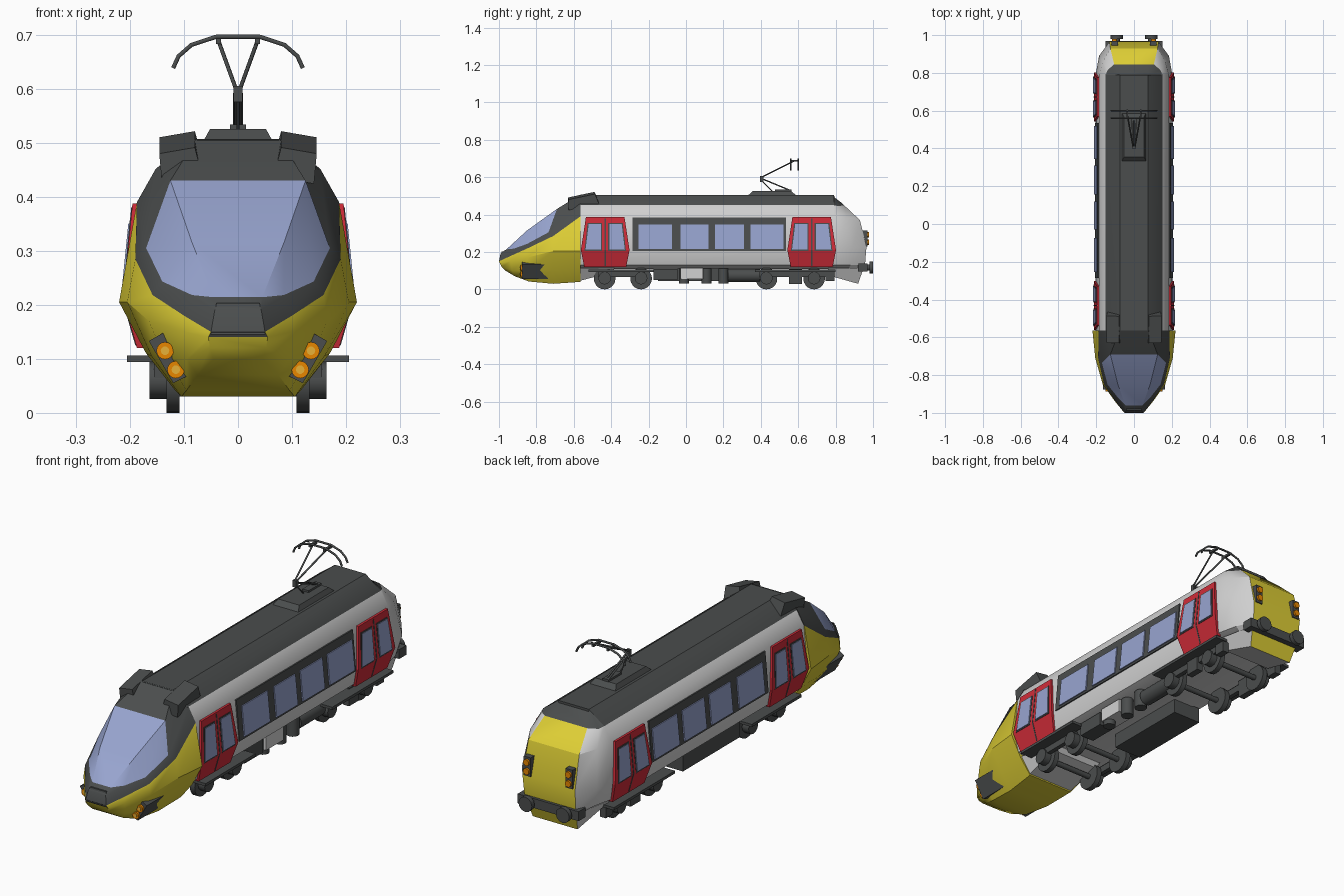
import bpy, bmesh, math
from mathutils import Vector, Matrix

if "Cube" in bpy.data.objects:
    bpy.data.objects.remove(bpy.data.objects["Cube"])


def material(name, rgb):
    m = bpy.data.materials.new(name)
    m.diffuse_color = (*rgb, 1)
    m.use_nodes = True
    m.node_tree.nodes["Principled BSDF"].inputs["Base Color"].default_value = m.diffuse_color
    return m


YELLOW = material("yellow paint", (0.72, 0.61, 0.035))
GREY = material("light grey paint", (0.64, 0.64, 0.64))
DARK = material("dark grey", (0.07, 0.075, 0.075))
GLASS = material("blue glass", (0.31, 0.37, 0.62))
RED = material("red paint", (0.62, 0.025, 0.04))
ORANGE = material("orange lamp", (1.0, 0.3, 0.0))
AMBER = material("amber lamp", (1.0, 0.55, 0.05))


def make(name, verts, faces, mats, ids=None, smooth=None):
    me = bpy.data.meshes.new(name)
    me.from_pydata([tuple(v) for v in verts], [], faces)
    for m in mats:
        me.materials.append(m)
    if ids:
        for p, i in zip(me.polygons, ids):
            p.material_index = i
    bm = bmesh.new()
    bm.from_mesh(me)
    bmesh.ops.recalc_face_normals(bm, faces=bm.faces)
    bm.to_mesh(me)
    bm.free()
    ob = bpy.data.objects.new(name, me)
    bpy.context.collection.objects.link(ob)
    if smooth:
        bpy.ops.object.select_all(action='DESELECT')
        ob.select_set(True)
        bpy.context.view_layer.objects.active = ob
        bpy.ops.object.shade_smooth_by_angle(angle=math.radians(smooth))
    return ob


def loft(name, stations, mats, rule, smooth=None):
    """Skin symmetric half sections; rule(station, strip) picks the colour.
    Station -1 is the first cap, -2 the last cap; strip n is the bottom."""
    n = len(stations[0])
    verts, faces, ids = [], [], []
    for s in stations:
        verts += s + [(-x, y, z) for x, y, z in reversed(s)]
    w = 2 * n
    for j in range(len(stations) - 1):
        for k in range(w):
            k2 = (k + 1) % w
            faces.append((j*w + k, j*w + k2, j*w + w + k2, j*w + w + k))
            ids.append(rule(j, n if k == w - 1 else min(k, w - 2 - k)))
    for base, tag in ((0, -1), ((len(stations) - 1) * w, -2)):
        for k in range(n - 1):
            faces.append((base + k, base + k + 1, base + w - 2 - k, base + w - 1 - k))
            ids.append(rule(tag, k))
    return make(name, verts, faces, mats, ids, smooth)


def box(name, mat, c, size, rot=None, taper=1.0):
    verts = []
    for z in (-.5, .5):
        t = taper if z > 0 else 1
        for x, y in ((-.5, -.5), (.5, -.5), (.5, .5), (-.5, .5)):
            v = Vector((x * size[0] * t, y * size[1] * t, z * size[2]))
            verts.append((rot @ v if rot else v) + Vector(c))
    return make(name, verts, [(3, 2, 1, 0), (4, 5, 6, 7)] +
                [(i, (i + 1) % 4, 4 + (i + 1) % 4, 4 + i) for i in range(4)], [mat])


def cylinder(name, mat, c, r, length, axis, sides=16):
    turn = {'x': Matrix.Rotation(math.pi/2, 3, 'Y'), 'y': Matrix.Rotation(math.pi/2, 3, 'X'),
            'z': Matrix.Identity(3)}[axis]
    verts = [turn @ Vector((r*math.cos(i*math.tau/sides), r*math.sin(i*math.tau/sides), z)) + Vector(c)
             for z in (-length/2, length/2) for i in range(sides)]
    faces = [tuple(range(sides)), tuple(range(sides, 2*sides))]
    faces += [(i, (i+1) % sides, sides + (i+1) % sides, sides + i) for i in range(sides)]
    return make(name, verts, faces, [mat], smooth=40)


def tube(name, points, r):
    cu = bpy.data.curves.new(name, 'CURVE')
    cu.dimensions = '3D'
    cu.bevel_depth, cu.bevel_resolution, cu.use_fill_caps = r, 1, True
    sp = cu.splines.new('POLY')
    sp.points.add(len(points) - 1)
    for p, q in zip(sp.points, points):
        p.co = (*q, 1)
    cu.materials.append(DARK)
    ob = bpy.data.objects.new(name, cu)
    bpy.context.collection.objects.link(ob)


# Body shell with tapered tail: grey sides, dark roof, yellow end panel
SECTION = [(.12, .11), (.18, .13), (.203, .21), (.185, .39), (.15, .45), (.075, .505)]
body = [[(x, y, z) for x, z in SECTION] for y in (-.57, .79)]
body.append([(.12, .87, .11), (.16, .88, .13), (.185, .89, .22), (.165, .86, .38), (.14, .815, .445), (.075, .79, .495)])
body.append([(.12, .95, .10), (.125, .957, .13), (.13, .965, .23), (.125, .93, .37), (.105, .845, .45), (.07, .835, .46)])
loft("body_shell", body, [GREY, DARK, YELLOW],
     lambda j, s: (1 if s == 4 else 2) if j == -2 else (1 if s in (4, 5) else 0), 25)

# Streamlined cab nose: yellow lower shell, dark surround, glass windscreen
nose = [
    [(.045, -.965, .10), (.052, -.985, .12), (.055, -.995, .14), (.05, -1.0, .15), (.043, -.992, .19), (.04, -.985, .198)],
    [(.075, -.915, .07), (.095, -.93, .10), (.10, -.94, .15), (.10, -.935, .18), (.085, -.92, .218), (.045, -.96, .214)],
    [(.095, -.84, .042), (.135, -.85, .10), (.165, -.85, .17), (.158, -.85, .218), (.14, -.85, .243), (.085, -.85, .315)],
    [(.105, -.71, .03), (.16, -.71, .105), (.205, -.71, .205), (.19, -.71, .285), (.17, -.735, .305), (.125, -.69, .43)],
    [(.115, -.565, .04), (.17, -.565, .11), (.22, -.565, .205), (.187, -.565, .39), (.152, -.565, .452), (.077, -.565, .507)]]


def nose_rule(j, s):
    if j == -1:
        return 0 if s < 2 else 1
    if s in (4, 5) and j in (1, 2):
        return 2
    return 1 if s in (3, 4, 5) else 0


loft("cab_nose", nose, [YELLOW, DARK, GLASS], nose_rule, 30)

# Rear skirt and front valance below the floor
loft("rear_skirt", [[(.12, .76, .075), (.165, .76, .115)], [(.11, .92, .03), (.125, .95, .115)]],
     [GREY, YELLOW], lambda j, s: 1 if j == -2 else 0)
loft("front_underbody", [[(.115, -.57, .045), (.165, -.57, .115)], [(.12, -.40, .09), (.13, -.38, .115)]],
     [GREY], lambda j, s: 0)


def side_x(z):
    (x0, z0), (x1, z1), (x2, z2) = SECTION[1:4]
    return x0 + (x1-x0)*(z-z0)/(z1-z0) if z < z1 else x1 + (x2-x1)*(z-z1)/(z2-z1)


def side_plate(name, mat, rows, out, side, depth=.009):
    """Solid panel hugging the side wall; rows are (z, y start, y end)."""
    n, verts, faces = len(rows), [], []
    for o in (out, out - depth):
        for z, a, b in rows:
            verts += [(side*(side_x(z)+o), a, z), (side*(side_x(z)+o), b, z)]
    for k in range(n - 1):
        a, b = 2*k, 2*n + 2*k
        faces += [(a, a+1, a+3, a+2), (b, b+2, b+3, b+1), (a, a+2, b+2, b), (a+1, b+1, b+3, a+3)]
    e = 2*n - 2
    faces += [(0, 2*n, 2*n+1, 1), (e, e+1, 2*n+e+1, 2*n+e)]
    make(name, verts, faces, [mat])


for side, tag in ((1, "right"), (-1, "left")):
    # Window band and its four panes
    side_plate("window_band_" + tag, DARK, [(.205, -.285, .535), (.385, -.285, .535)], .006, side)
    for a, b in ((-.255, -.075), (-.03, .12), (.155, .31), (.345, .52)):
        side_plate("side_window_" + tag, GLASS, [(.215, a, b), (.348, a, b)], .010, side)
    # Double doors with two panes each
    for c in (-.432, .672):
        side_plate("door_" + tag, RED, [(.12, c-.112, c+.112), (.21, c-.13, c+.13), (.387, c-.103, c+.103)],
                   .010, side, .02)
        side_plate("door_seam_" + tag, DARK, [(.125, c-.003, c+.003), (.21, c-.003, c+.003), (.38, c-.003, c+.003)],
                   .0115, side)
        for d in (-1, 1):
            for grow, mat, o in ((.006, DARK, .012), (0, GLASS, .014)):
                lo = sorted((c + d*(.022-grow), c + d*(.105+grow)))
                hi = sorted((c + d*(.022-grow), c + d*(.088+grow)))
                side_plate("door_window_" + tag, mat, [(.212-grow, *lo), (.35+grow, *hi)], o, side)
    # Bogie beams, wheels and axle boxes
    for a, b, wheels in ((-.52, -.17, (-.435, -.24)), (.37, .80, (.43, .685))):
        box("bogie_step_" + tag, DARK, (side*.175, (a+b)/2, .10), (.06, b-a, .012))
        box("bogie_frame_" + tag, DARK, (side*.145, (a+b)/2, .08), (.02, b-a-.1, .03))
        for y in wheels:
            cylinder("wheel_" + tag, DARK, (side*.12, y, .058), .058, .024, 'x', 20)
            cylinder("axle_box_" + tag, DARK, (side*.147, y, .06), .034, .034, 'x', 12)
    box("spring_box_" + tag, DARK, (side*.147, .585, .07), (.03, .07, .08))
    box("spring_box_" + tag, DARK, (side*.147, .77, .075), (.03, .05, .06))
    # Roof air units
    box("roof_air_unit_" + tag, DARK, (side*.108, -.553, .474), (.076, .165, .055),
        Matrix.Rotation(math.radians(12), 3, 'X') @ Matrix.Rotation(side*math.radians(10), 3, 'Y'), .88)
    # Headlamp housings in the nose sides
    quad = [(.165, .133), (.135, .15), (.09, .07), (.12, .055)]
    make("headlamp_housing_" + tag, [(side*x, y, z) for y in (-.877, -.738) for x, z in quad],
         [(0, 1, 2, 3), (4, 5, 6, 7)] + [(i, (i+1) % 4, 4 + (i+1) % 4, 4+i) for i in range(4)], [DARK])
    for x, z in ((.135, .115), (.115, .08)):
        cylinder("headlamp_" + tag, ORANGE, (side*x, -.880, z), .016, .012, 'y')
        cylinder("headlamp_core_" + tag, AMBER, (side*x, -.884, z), .008, .008, 'y', 10)
    # Tail lamps
    box("tail_lamp_housing_" + tag, DARK, (side*.103, .955, .272), (.034, .03, .085))
    for z in (.252, .292):
        cylinder("tail_lamp_" + tag, ORANGE, (side*.103, .972, z), .014, .014, 'y')
    # Rear buffers
    cylinder("buffer_stem_" + tag, DARK, (side*.092, .965, .117), .017, .05, 'y', 12)
    cylinder("buffer_disc_" + tag, DARK, (side*.092, .99, .117), .033, .02, 'y', 12)

box("buffer_beam", DARK, (0, .945, .117), (.30, .05, .042))
for y in (-.435, -.24, .43, .685):
    cylinder("axle", DARK, (0, y, .058), .012, .24, 'x', 10)

# Hatch on the nose tip
make("nose_hatch", [(.05, -1, .145), (-.05, -1, .145), (-.04, -.985, .203), (.04, -.985, .203),
                    (.05, -.94, .145), (-.05, -.94, .145), (-.04, -.94, .203), (.04, -.94, .203)],
     [(0, 1, 2, 3), (4, 5, 6, 7), (0, 1, 5, 4), (1, 2, 6, 5), (2, 3, 7, 6), (3, 0, 4, 7)], [DARK])

# Equipment under the floor
box("battery_box", DARK, (-.09, .05, .08), (.14, .40, .07))
box("equipment_case", GREY, (.12, .03, .085), (.08, .12, .06))
box("equipment_case_front", DARK, (.12, -.11, .08), (.07, .13, .06))
cylinder("air_tank", DARK, (.12, .31, .075), .035, .17, 'y')
for y in (-.01, .11, .20):
    cylinder("under_tank", DARK, (.13, y, .072), .027, .08, 'z', 12)

# Current collector on the roof
box("collector_base", DARK, (0, .46, .513), (.13, .26, .024), None, .8)
box("collector_foot", DARK, (0, .52, .528), (.03, .09, .012))
for x in (-.005, .005):
    tube("collector_lower_arm", [(x, .56, .528), (x, .405, .592)], .004)
tube("collector_stay", [(0, .46, .525), (0, .405, .58)], .003)
box("collector_joint", DARK, (0, .405, .59), (.017, .017, .03))
for s in (-1, 1):
    tube("collector_upper_arm", [(s*.004, .405, .60), (s*.036, .58, .688)], .004)
    box("collector_mount", DARK, (s*.036, .58, .688), (.01, .05, .01))
for y in (.56, .60):
    tube("collector_head", [(-.12, y, .638), (-.11, y, .66), (-.086, y, .681), (-.04, y, .696),
                            (.04, y, .696), (.086, y, .681), (.11, y, .66), (.12, y, .638)], .0045)
